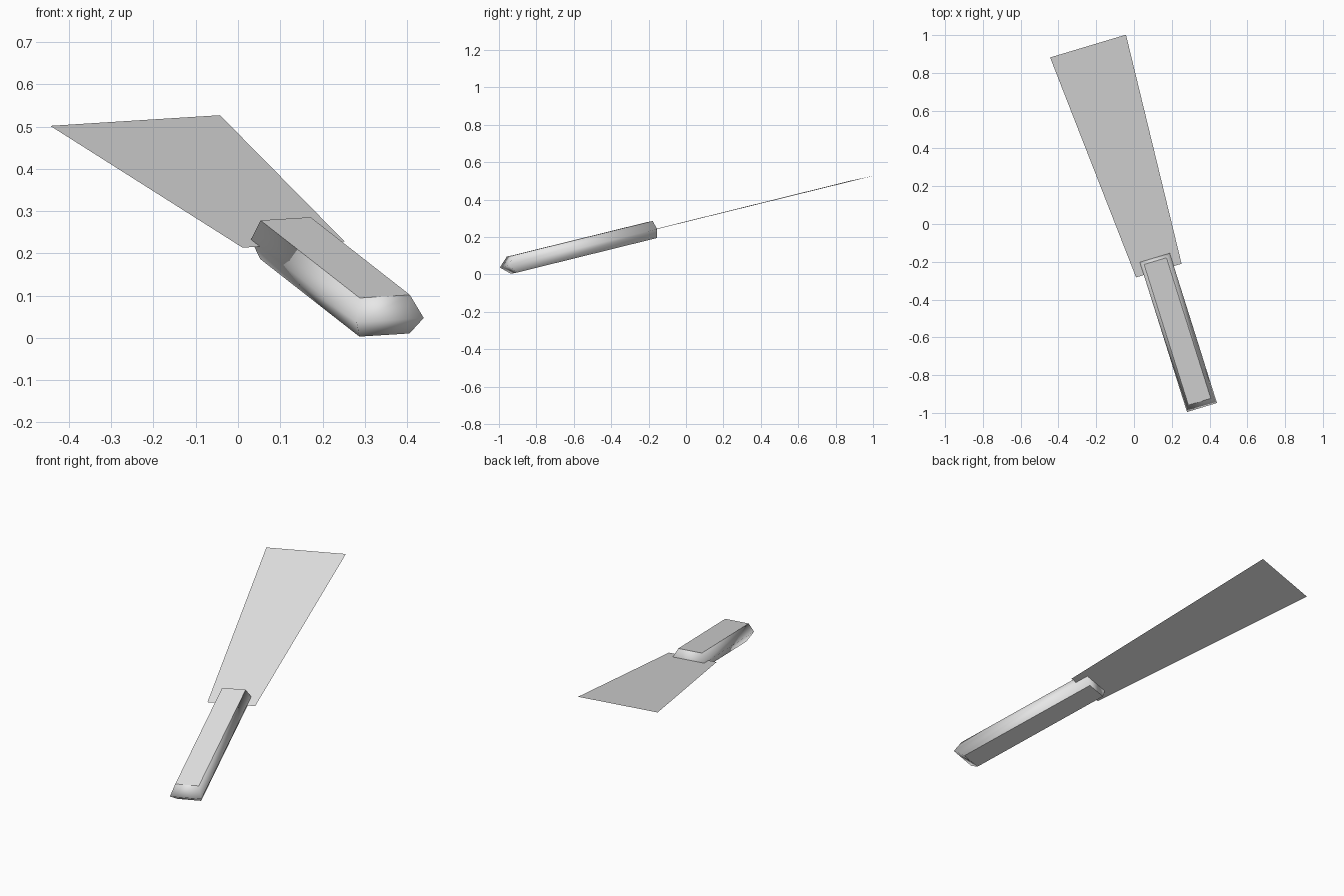
import bpy
import bmesh
from mathutils import Matrix, Vector

cube = bpy.data.objects.get("Cube")
if cube:
    bpy.data.objects.remove(cube, do_unlink=True)

grey = bpy.data.materials.new("plain_grey")
grey.use_nodes = True
grey.diffuse_color = (0.8, 0.8, 0.8, 1)
grey.node_tree.nodes["Principled BSDF"].inputs["Base Color"].default_value = (0.8, 0.8, 0.8, 1)

# Tilted frame shared by both parts: across, along, and up from the flat side
across = Vector((0.957, 0.287, 0.06)).normalized()
along = Vector((-0.294, 0.928, 0.229))
along = (along - across * along.dot(across)).normalized()
up = across.cross(along)
frame = Matrix((across, along, up)).transposed().to_4x4()
frame.translation = (0.235, -0.575, 0.14)


def add_part(name, bm):
    bmesh.ops.recalc_face_normals(bm, faces=bm.faces)
    mesh = bpy.data.meshes.new(name)
    bm.to_mesh(mesh)
    bm.free()
    mesh.materials.append(grey)
    obj = bpy.data.objects.new(name, mesh)
    bpy.context.collection.objects.link(obj)
    obj.matrix_world = frame
    return obj


def ring(bm, half_width, near, far, height):
    corners = ((-half_width, near), (half_width, near), (half_width, far), (-half_width, far))
    return [bm.verts.new((x, y, height)) for x, y in corners]


# Handle: wide middle ring between narrower flat top and bottom
bm = bmesh.new()
bottom = ring(bm, 0.062, -0.382, 0.42, -0.047)
middle = ring(bm, 0.083, -0.427, 0.427, 0)
top = ring(bm, 0.062, -0.382, 0.42, 0.047)
for low, high in ((bottom, middle), (middle, top)):
    for i in range(4):
        j = (i + 1) % 4
        bm.faces.new((low[i], low[j], high[j], high[i])).smooth = True
# Flat caps keep crisp rims, the sides blend smoothly
for cap in (bottom[::-1], top):
    face = bm.faces.new(cap)
    for edge in face.edges:
        edge.smooth = False
add_part("handle", bm)

# Blade: one thin flared sheet that starts inside the handle
bm = bmesh.new()
outline = ((-0.126, 0.354), (0.126, 0.354), (0.21, 1.634), (-0.21, 1.634))
bm.faces.new([bm.verts.new((x, y, 0)) for x, y in outline])
add_part("blade", bm)
